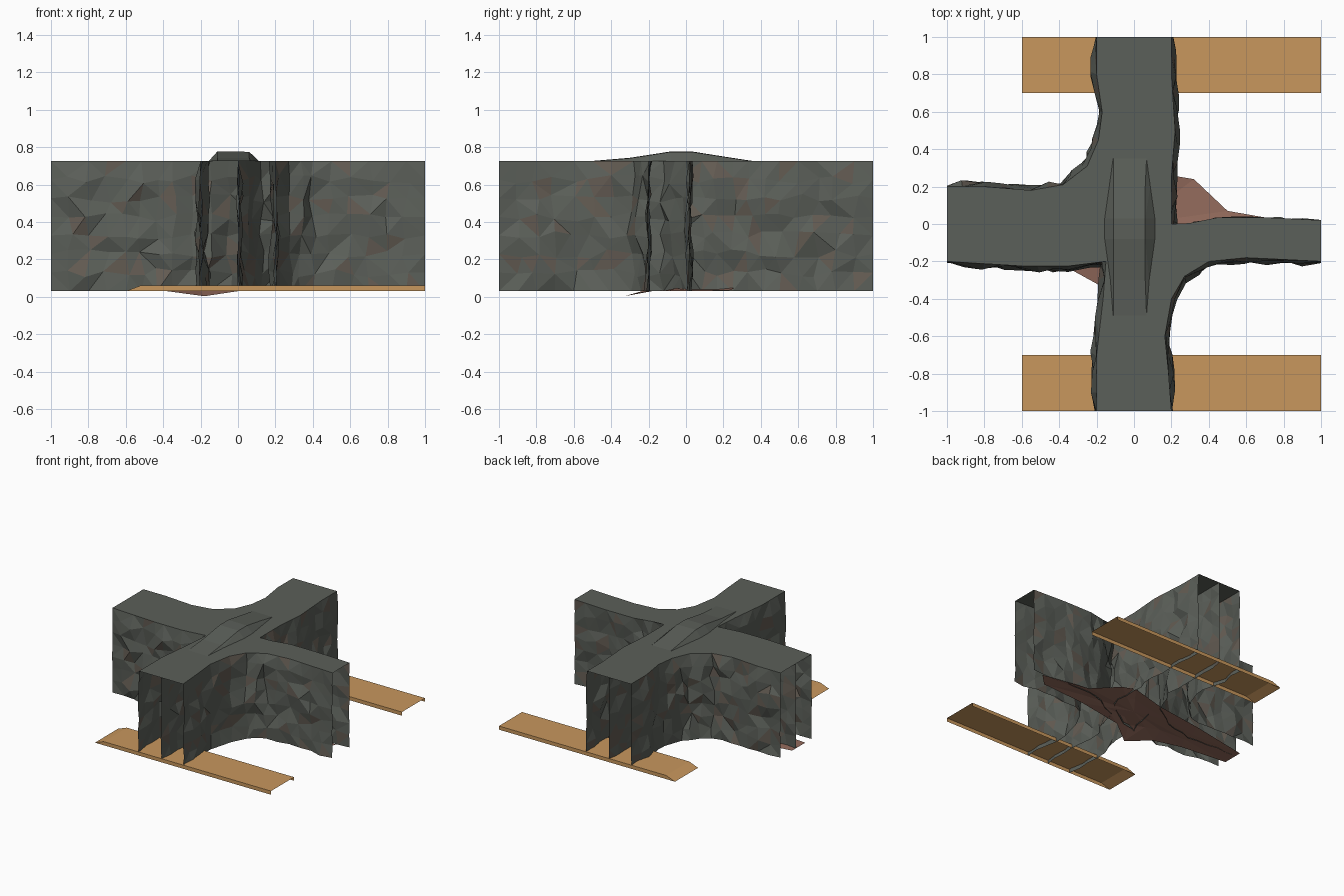
import bpy, bmesh, random
from mathutils import Vector

if "Cube" in bpy.data.objects:
    bpy.data.objects.remove(bpy.data.objects["Cube"])
random.seed(7)
LOW, TOP = 0.03, 0.725


def material(name, col):
    m = bpy.data.materials.new(name)
    m.diffuse_color = (*col, 1)
    m.use_nodes = True
    m.node_tree.nodes["Principled BSDF"].inputs["Base Color"].default_value = m.diffuse_color
    return m


rock = material("rock", (0.105, 0.115, 0.10))
stain = material("stained_rock", (0.125, 0.105, 0.085))
wood = material("wood", (0.58, 0.31, 0.11))
clay = material("clay", (0.30, 0.15, 0.11))


def finish(name, bm, *mats):
    me = bpy.data.meshes.new(name)
    bm.to_mesh(me)
    bm.free()
    ob = bpy.data.objects.new(name, me)
    bpy.context.collection.objects.link(ob)
    for m in mats:
        me.materials.append(m)
    return ob


def resample(path, step):
    pts = [Vector(p) for p in path]
    out = []
    for a, b in zip(pts, pts[1:]):
        n = max(1, round((b - a).length / step))
        out += [a.lerp(b, i / n) for i in range(n)]
    return out + [pts[-1]]


# Rough rock sheet standing along a plan path; bulges to its outward side
def rock_wall(name, path, side, bulge, rows=7):
    pts = resample(path, 0.095)
    bm = bmesh.new()
    grid = []
    for i, p in enumerate(pts):
        t = (pts[min(i + 1, len(pts) - 1)] - pts[max(i - 1, 0)]).normalized()
        n = Vector((t.y, -t.x)) * side
        col = []
        for r in range(rows + 1):
            f = r / rows
            inner = 0 < i < len(pts) - 1
            d = random.uniform(-0.25, 1) * bulge if r < rows else 0
            if not inner:
                d *= 0.3
            q = p + n * d
            if inner and 0 < r < rows:
                q += t * random.uniform(-0.025, 0.025)
                f += random.uniform(-0.035, 0.035)
            x, y = (max(-1, min(1, c)) for c in q)
            col.append(bm.verts.new((x, y, LOW + (TOP - LOW) * f)))
        grid.append(col)
    for a, b in zip(grid, grid[1:]):
        for r in range(rows):
            vs = [a[r], b[r], b[r + 1], a[r + 1]]
            bm.faces.new(vs if side > 0 else vs[::-1])
    bmesh.ops.triangulate(bm, faces=bm.faces[:], quad_method='SHORT_EDGE')
    for f in bm.faces:
        f.material_index = int(random.random() < 0.13)
    return finish(name, bm, rock, stain)


# Plan paths of the two bending corridors
nw_out = [(-1, .2), (-.8, .2), (-.55, .18), (-.38, .21), (-.25, .31), (-.19, .45), (-.17, .6), (-.2, .8), (-.2, 1)]
nw_mid = [(-1, 0), (-.55, -.02), (-.3, .03), (-.1, .16), (0, .4), (0, 1)]
west_side = [(-1, -.2), (-.6, -.225), (-.35, -.225), (-.15, -.2)]
east_side = [(.2, 0), (.2, .25), (.22, .5), (.2, .8), (.2, 1)]
nw_in = west_side + [(.05, -.1)] + east_side
se_out = [(1, -.2), (.6, -.18), (.4, -.2), (.27, -.28), (.2, -.4), (.165, -.6), (.185, -.8), (.2, -1)]
se_mid = [(1, .02), (.7, .035), (.45, .035), (.3, 0), (.12, -.12), (0, -.4), (0, -1)]
se_in = [(-.2, -1), (-.2, -.7), (-.165, -.4), (-.15, -.2), (-.1, .05)]

rock_wall("northwest_outer_wall", nw_out, -1, 0.035)
rock_wall("northwest_middle_wall", nw_mid, -1, 0.02)
rock_wall("northwest_inner_wall", nw_in, 1, 0.035)
rock_wall("southeast_outer_wall", se_out, -1, 0.035)
rock_wall("southeast_middle_wall", se_mid, -1, 0.03)
rock_wall("southeast_inner_wall", se_in, -1, 0.035)

# Flat cap over the cross
bm = bmesh.new()
outline = nw_out + east_side[::-1] + [(.3, .005)] + se_mid[2::-1] + se_out + se_in[:4] + west_side[2::-1]
face = bm.faces.new([bm.verts.new((*p, TOP)) for p in outline])
if face.normal.z < 0 or face.calc_center_median().z < 0:
    face.normal_flip()
bmesh.ops.triangulate(bm, faces=bm.faces[:])
bmesh.ops.recalc_face_normals(bm, faces=bm.faces[:])
if sum(f.normal.z for f in bm.faces) < 0:
    bmesh.ops.reverse_faces(bm, faces=bm.faces[:])
finish("wall_cap", bm, rock)

# Raised ridge lying across the middle of the cap
bm = bmesh.new()
rings = []
for y, z in ((-.49, .727), (-.3, .743), (-.08, .777), (.03, .777), (.2, .75), (.35, .727)):
    spread = .045 * (z - TOP) / .05
    rings.append([bm.verts.new(c) for c in (
        (-.11 - spread, y, TOP), (-.11, y, z), (.06, y, z - .002), (.065 + spread, y, TOP))])
for a, b in zip(rings, rings[1:]):
    for i in range(3):
        bm.faces.new((a[i], a[i + 1], b[i + 1], b[i]))
bmesh.ops.triangulate(bm, faces=bm.faces[:])
for f in bm.faces:
    f.normal_update()
    if f.normal.z < 0:
        f.normal_flip()
finish("cap_ridge", bm, rock)

# Broken clay floor slab beneath the crossing
rim = [(.9, 0, .03), (.5, .07, .03), (.32, .24, .035), (.2, .26, .05), (-.1, .19, .04),
       (-.5, .14, .035), (-1, .05, .03), (-1, -.12, .03), (-.6, -.16, .03), (-.38, -.22, .03),
       (-.18, -.33, .003), (0, -.2, .03), (.4, -.13, .03), (.8, -.1, .03)]
bm = bmesh.new()
outer = [bm.verts.new(p) for p in rim]
inner = [bm.verts.new((x * .55, y * .55, .04 + random.uniform(-.008, .012))) for x, y, z in rim]
hub = bm.verts.new((0, 0, .045))
for i in range(len(rim)):
    j = (i + 1) % len(rim)
    bm.faces.new((outer[j], outer[i], inner[i], inner[j]))
    bm.faces.new((inner[j], inner[i], hub))
bmesh.ops.triangulate(bm, faces=bm.faces[:])
bmesh.ops.recalc_face_normals(bm, faces=bm.faces[:])
finish("clay_floor", bm, clay)

# Folded wooden boards across the two long ends, open at +x and below
for name, y0, y1 in (("front_board", -1, -.7), ("back_board", .7, 1)):
    bm = bmesh.new()
    top = [[bm.verts.new((x, y, z)) for x, z in ((-.6, .03), (-.52, .06), (1, .06))] for y in (y0, y1)]
    for i in range(2):
        bm.faces.new((top[0][i], top[0][i + 1], top[1][i + 1], top[1][i]))
    for k in range(2):
        foot = bm.verts.new((1, (y0, y1)[k], .03))
        vs = [top[k][0], foot, top[k][2], top[k][1]]
        bm.faces.new(vs if k == 0 else vs[::-1])
    finish(name, bm, wood)
